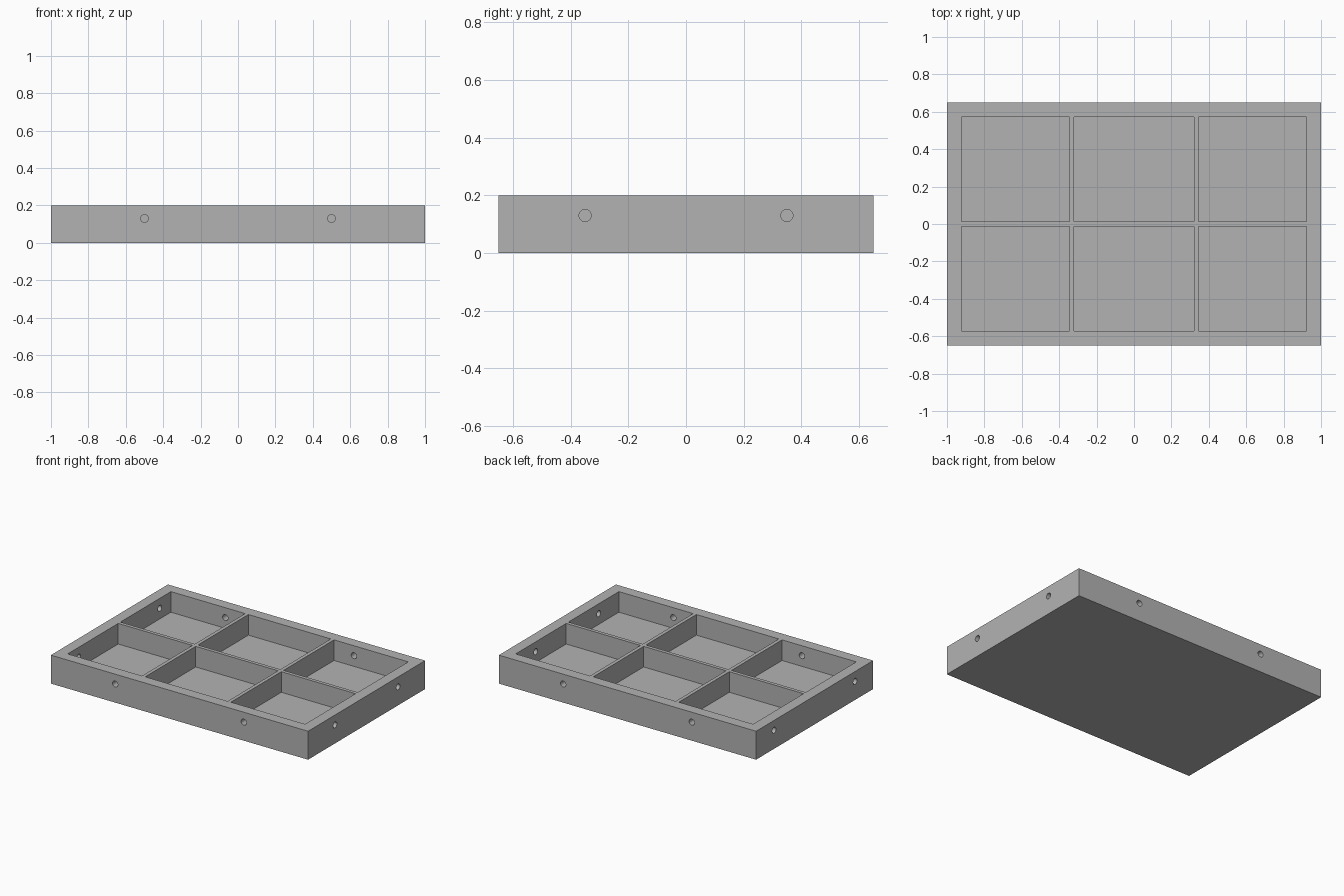
import bpy
import bmesh
from math import pi
from mathutils import Matrix, Vector

cube = bpy.data.objects.get("Cube")
if cube:
    bpy.data.objects.remove(cube, do_unlink=True)

# Overall sizes
HALF_X, HALF_Y, HEIGHT = 1.0, 0.65, 0.2
WALL, DIVIDER, FLOOR = 0.077, 0.025, 0.055
HOLE_Z, HOLE_R = 0.13, 0.021

grey = bpy.data.materials.new("plain grey")
grey.use_nodes = True
grey.diffuse_color = (0.45, 0.45, 0.45, 1)
grey.node_tree.nodes["Principled BSDF"].inputs["Base Color"].default_value = grey.diffuse_color


def add_box(bm, low, high):
    low, high = Vector(low), Vector(high)
    matrix = Matrix.Translation((low + high) / 2) @ Matrix.Diagonal((*(high - low), 1))
    bmesh.ops.create_cube(bm, size=1, matrix=matrix)


def add_pin(bm, centre, axis):
    turn = Matrix.Rotation(pi / 2, 4, "Y" if axis == "X" else "X")
    bmesh.ops.create_cone(bm, cap_ends=True, segments=32, radius1=HOLE_R, radius2=HOLE_R,
                          depth=WALL * 2, matrix=Matrix.Translation(centre) @ turn)


def make_object(name, bm):
    mesh = bpy.data.meshes.new(name)
    bm.to_mesh(mesh)
    bm.free()
    mesh.materials.append(grey)
    obj = bpy.data.objects.new(name, mesh)
    bpy.context.scene.collection.objects.link(obj)
    return obj


# Solid tray block
bm = bmesh.new()
add_box(bm, (-HALF_X, -HALF_Y, 0), (HALF_X, HALF_Y, HEIGHT))
tray = make_object("compartment_tray", bm)

# Six compartments, three across and two deep, with thin dividers between
inner_x, inner_y, gap = HALF_X - WALL, HALF_Y - WALL, DIVIDER / 2
split = 0.333
columns = [(-inner_x, -split - gap), (-split + gap, split - gap), (split + gap, inner_x)]
rows = [(-inner_y, -gap), (gap, inner_y)]
bm = bmesh.new()
for x0, x1 in columns:
    for y0, y1 in rows:
        add_box(bm, (x0, y0, FLOOR), (x1, y1, HEIGHT + 0.1))
pockets = make_object("pocket_cutter", bm)

# Round holes through the outer walls, two per side
bm = bmesh.new()
for side in (-1, 1):
    for wall in (-1, 1):
        add_pin(bm, (side * 0.5, wall * (HALF_Y - WALL / 2), HOLE_Z), "Y")
    add_pin(bm, (HALF_X - WALL / 2, side * 0.35, HOLE_Z), "X")
    add_pin(bm, (-HALF_X + WALL / 2, side * 0.45, HOLE_Z), "X")
holes = make_object("hole_cutter", bm)

# Cut the block and keep the finished mesh
for cutter in (pockets, holes):
    cutter.hide_render = True
    cut = tray.modifiers.new(cutter.name, "BOOLEAN")
    cut.operation = "DIFFERENCE"
    cut.solver = "EXACT"
    cut.object = cutter
bpy.context.view_layer.update()
finished = bpy.data.meshes.new_from_object(tray.evaluated_get(bpy.context.evaluated_depsgraph_get()))
tray.modifiers.clear()
tray.data = finished
for cutter in (pockets, holes):
    bpy.data.objects.remove(cutter, do_unlink=True)

# Smooth hole walls, crisp edges elsewhere
bpy.ops.object.select_all(action="DESELECT")
tray.select_set(True)
bpy.context.view_layer.objects.active = tray
bpy.ops.object.shade_smooth_by_angle(angle=pi / 6)
